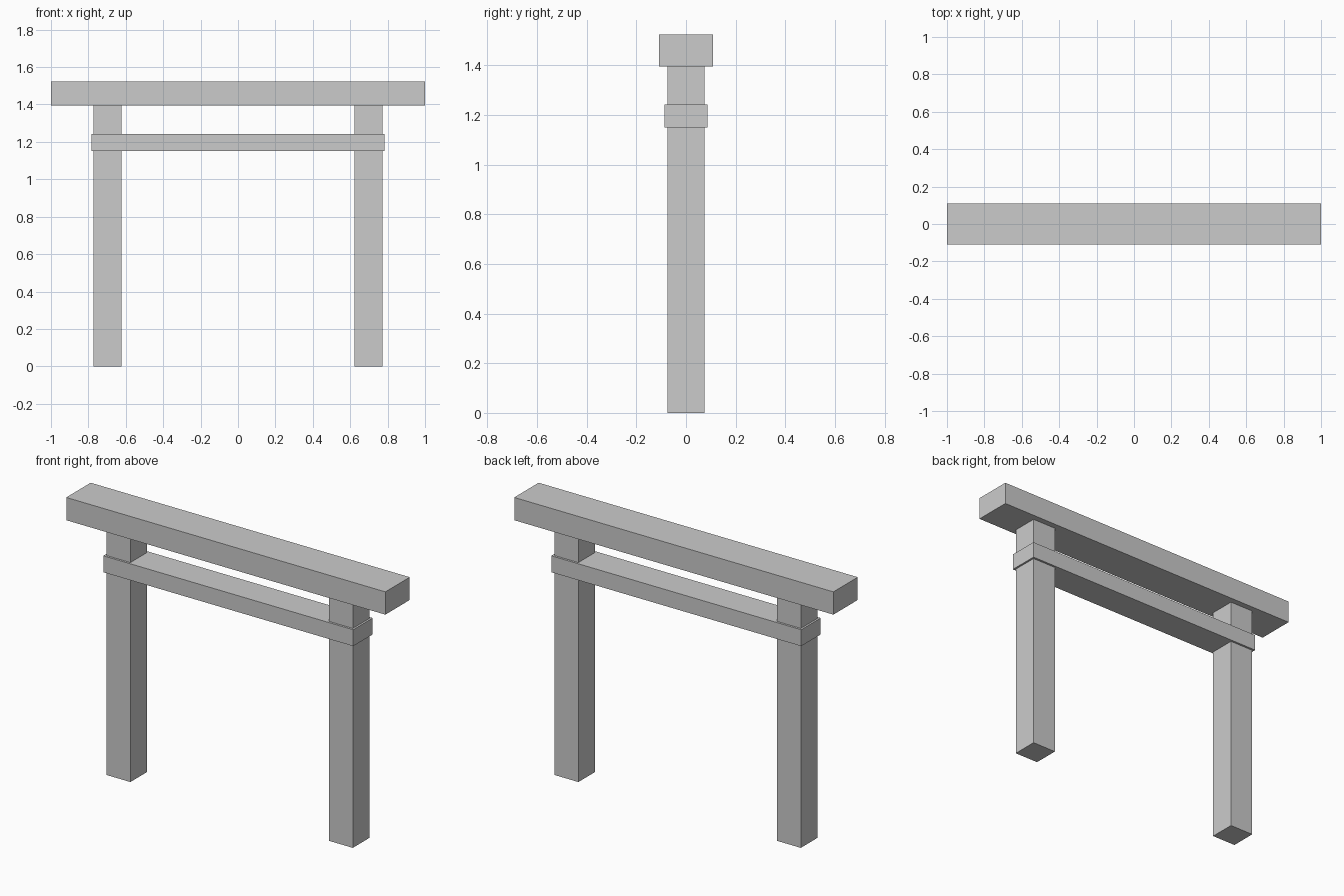
import bpy

if "Cube" in bpy.data.objects:
    bpy.data.objects.remove(bpy.data.objects["Cube"])


def box(name, x, y, z):
    """Axis-aligned box from (min, max) ranges."""
    bpy.ops.mesh.primitive_cube_add(size=1, location=[(a + b) / 2 for a, b in (x, y, z)])
    ob = bpy.context.object
    ob.name = name
    ob.scale = [b - a for a, b in (x, y, z)]
    bpy.ops.object.transform_apply(location=False, rotation=False, scale=True)
    return ob


# Two square posts
for side, cx in (("left", -0.697), ("right", 0.697)):
    box(side + "_post", (cx - 0.075, cx + 0.075), (-0.075, 0.075), (0, 1.397))

# Lower tie beam wrapping the posts
box("tie_beam", (-0.783, 0.783), (-0.087, 0.087), (1.15, 1.243))

# Top lintel
box("lintel", (-1, 1), (-0.109, 0.109), (1.395, 1.524))
